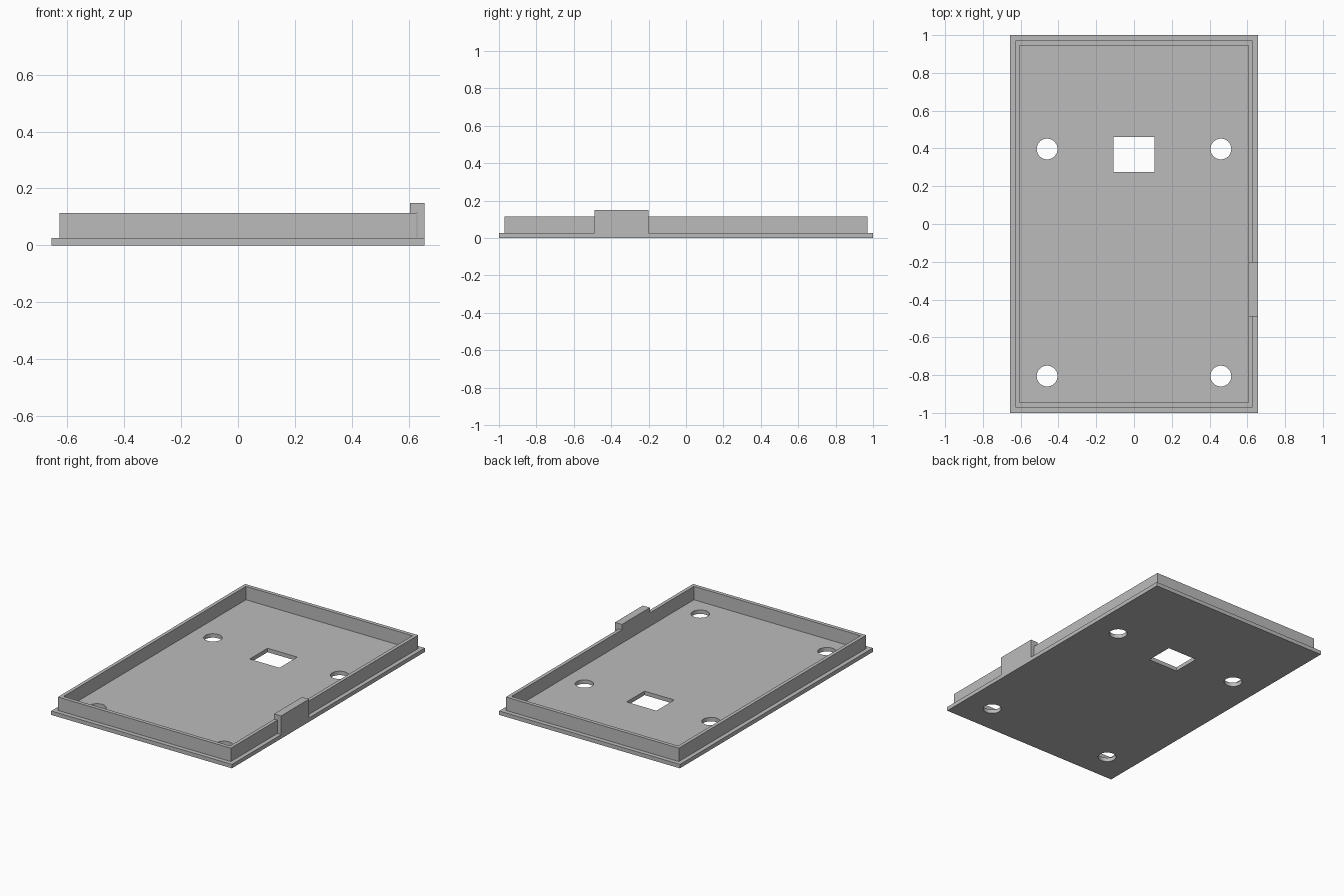
import bpy
import bmesh
from mathutils import Matrix, Vector

cube = bpy.data.objects.get("Cube")
if cube:
    bpy.data.objects.remove(cube, do_unlink=True)

grey = bpy.data.materials.new("plain_grey")
grey.use_nodes = True
colour = (0.5, 0.5, 0.5, 1)
grey.diffuse_color = colour
grey.node_tree.nodes["Principled BSDF"].inputs["Base Color"].default_value = colour

BASE_Z, RIM_Z, CLIP_Z = 0.026, 0.114, 0.149
BASE_X, RIM_X, INNER_X = 0.656, 0.628, 0.605


def finish(name, bm):
    mesh = bpy.data.meshes.new(name)
    bm.to_mesh(mesh)
    bm.free()
    mesh.materials.append(grey)
    obj = bpy.data.objects.new(name, mesh)
    bpy.context.collection.objects.link(obj)
    return obj


def box(name, low, high):
    low, high = Vector(low), Vector(high)
    bm = bmesh.new()
    place = Matrix.Translation((low + high) / 2) @ Matrix.Diagonal((*(high - low), 1))
    bmesh.ops.create_cube(bm, size=1, matrix=place)
    return finish(name, bm)


def block(name, x, y, bottom, top):
    return box(name, (-x, -y, bottom), (x, y, top))


def cylinder(name, x, y, radius):
    bm = bmesh.new()
    bmesh.ops.create_cone(bm, cap_ends=True, segments=48, radius1=radius,
                          radius2=radius, depth=0.4,
                          matrix=Matrix.Translation((x, y, 0)))
    return finish(name, bm)


def combine(target, tool, operation):
    tool.hide_render = True
    mod = target.modifiers.new("combine", "BOOLEAN")
    mod.operation, mod.object, mod.solver = operation, tool, "EXACT"
    bpy.context.view_layer.objects.active = target
    bpy.ops.object.modifier_apply(modifier=mod.name)
    bpy.data.objects.remove(tool, do_unlink=True)


# Tray: flat base with a thin raised rim
tray = block("tray", BASE_X, 1, 0, BASE_Z)
combine(tray, block("rim", RIM_X, 0.971, BASE_Z / 2, RIM_Z), "UNION")
combine(tray, block("cavity", INNER_X, 0.946, BASE_Z, 0.3), "DIFFERENCE")

# Four round screw holes and one square window through the floor
for x in (-0.46, 0.46):
    for y in (0.397, -0.805):
        combine(tray, cylinder("hole_cutter", x, y, 0.055), "DIFFERENCE")
combine(tray, box("window_cutter", (-0.108, 0.276, -0.1), (0.108, 0.461, 0.2)), "DIFFERENCE")

# Side clip: upright on the base edge, hooked over the rim
profile = [(RIM_X + 0.003, BASE_Z), (BASE_X, BASE_Z), (BASE_X, CLIP_Z),
           (INNER_X, CLIP_Z), (INNER_X, RIM_Z), (RIM_X + 0.003, RIM_Z)]
bm = bmesh.new()
face = bm.faces.new([bm.verts.new((x, -0.489, z)) for x, z in profile])
swept = bmesh.ops.extrude_face_region(bm, geom=[face])["geom"]
bmesh.ops.translate(bm, vec=(0, 0.289, 0),
                    verts=[g for g in swept if isinstance(g, bmesh.types.BMVert)])
bmesh.ops.recalc_face_normals(bm, faces=bm.faces)
finish("side_clip", bm)
